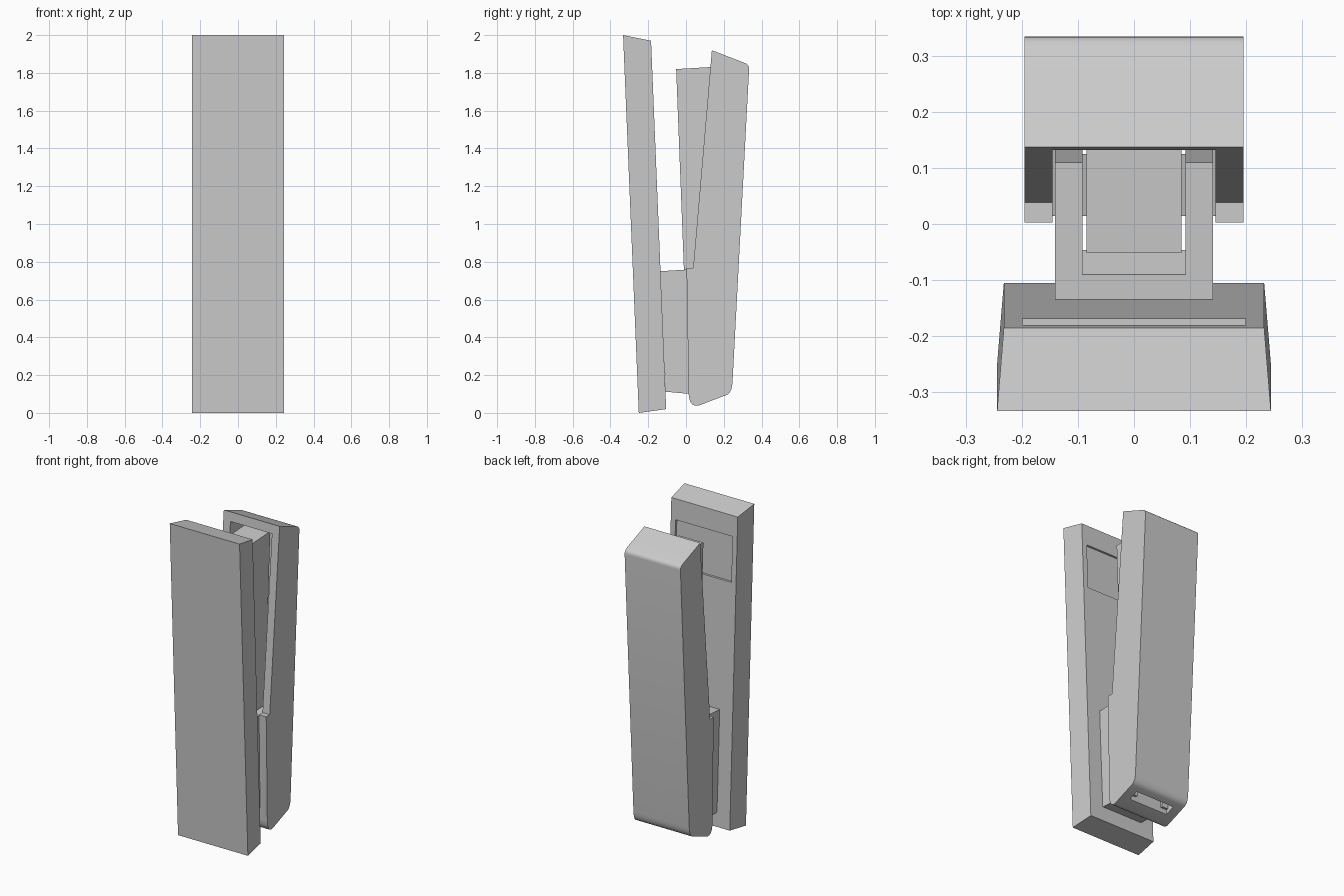
import bpy
import bmesh

cube = bpy.data.objects.get("Cube")
if cube:
    bpy.data.objects.remove(cube, do_unlink=True)

grey = bpy.data.materials.new("light_grey")
grey.use_nodes = True
grey.diffuse_color = (0.6, 0.6, 0.6, 1)
grey.node_tree.nodes["Principled BSDF"].inputs["Base Color"].default_value = grey.diffuse_color


def prism(name, profile, half):
    """Extrude a (y, z) side profile across x; half is one width or one per point."""
    halves = half if isinstance(half, list) else [half] * len(profile)
    bm = bmesh.new()
    sides = [[bm.verts.new((s * h, y, z)) for (y, z), h in zip(profile, halves)]
             for s in (-1, 1)]
    for ring in sides:
        bm.faces.new(ring)
    count = len(profile)
    for i in range(count):
        j = (i + 1) % count
        bm.faces.new((sides[0][i], sides[0][j], sides[1][j], sides[1][i]))
    bmesh.ops.recalc_face_normals(bm, faces=bm.faces)
    mesh = bpy.data.meshes.new(name)
    bm.to_mesh(mesh)
    bm.free()
    mesh.materials.append(grey)
    obj = bpy.data.objects.new(name, mesh)
    bpy.context.collection.objects.link(obj)
    return obj


def cut(target, profile, half):
    """Subtract a prism from the target and discard the cutter."""
    cutter = prism("cutter", profile, half)
    cutter.hide_render = True
    mod = target.modifiers.new("cut", "BOOLEAN")
    mod.operation = "DIFFERENCE"
    mod.solver = "EXACT"
    mod.object = cutter
    bpy.context.view_layer.objects.active = target
    bpy.ops.object.modifier_apply(modifier=mod.name)
    bpy.data.objects.remove(cutter, do_unlink=True)


def rounded(a, corner, b, steps=5):
    """Points of a smooth curve from a to b, pulled towards the corner."""
    points = []
    for i in range(steps + 1):
        t = i / steps
        points.append(tuple((1 - t) ** 2 * p + 2 * t * (1 - t) * q + t * t * r
                            for p, q, r in zip(a, corner, b)))
    return points


# Base plate, slightly narrower on the inner side, with a shallow anvil recess
base = prism("base_plate", [(-0.333, 2.0), (-0.185, 1.97), (-0.105, 0.02), (-0.25, 0.0)],
             [0.244, 0.232, 0.232, 0.244])
cut(base, [(-0.193, 1.84), (-0.1, 1.84), (-0.1, 1.555), (-0.182, 1.555)], 0.199)

# Hinge bracket: two arms joined by a front wall with an inner step
hinge = prism("hinge_bracket", [(-0.137, 0.75), (0.11, 0.765), (0.14, 0.09), (-0.108, 0.112)], 0.141)
cut(hinge, [(-0.092, 0.9), (0.3, 0.9), (0.3, 0), (-0.046, 0), (-0.046, 0.7), (-0.089, 0.7)], 0.092)

# Handle: hollow shell, open at the front, with rounded bottom corners
outline = [(0.137, 1.92)]
outline += rounded((0.31, 1.853), (0.335, 1.843), (0.334, 1.82))
outline += rounded((0.246, 0.16), (0.243, 0.105), (0.215, 0.095))
outline += rounded((0.065, 0.038), (0.018, 0.03), (0.014, 0.1))
outline += [(0.003, 0.768), (0.038, 0.768)]
handle = prism("handle_shell", outline, 0.195)
cut(handle, [(-0.1, 1.96), (0.278, 1.80), (0.2, 0.15), (0.0, 0.1), (-0.1, 0.1)], 0.145)
cut(handle, [(0.125, 0.3), (0.185, 0.3), (0.185, -0.1), (0.125, -0.1)], 0.135)

# Magazine bar held inside the handle
magazine = prism("magazine_bar", [(-0.052, 1.82), (0.2, 1.835), (0.12, 0.16), (0.012, 0.16)], 0.085)

for part in (base, hinge, handle, magazine):
    bpy.ops.object.select_all(action="DESELECT")
    part.select_set(True)
    bpy.context.view_layer.objects.active = part
    bpy.ops.object.shade_smooth_by_angle(angle=0.5)
